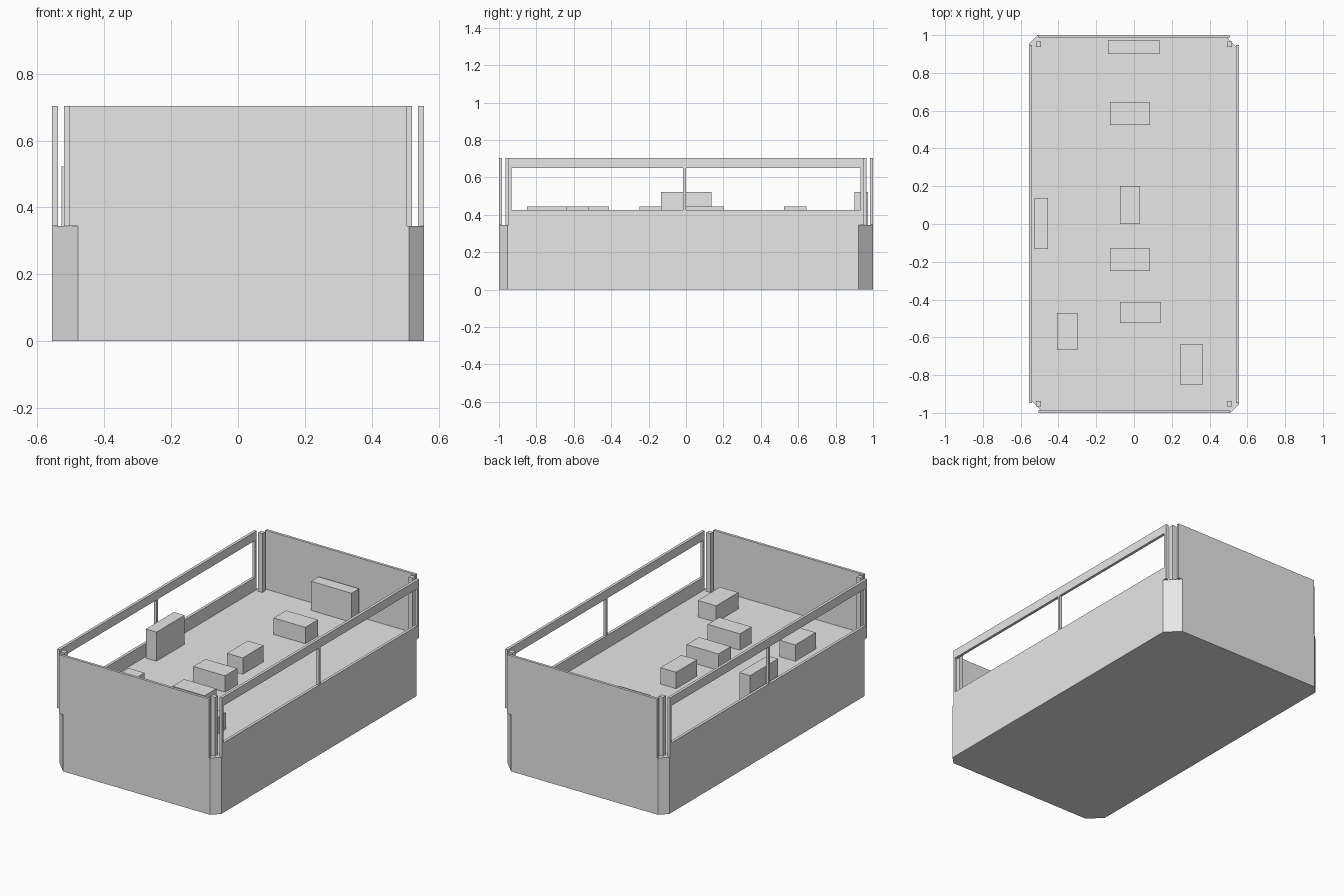
import bpy, bmesh

cube = bpy.data.objects.get("Cube")
if cube:
    bpy.data.objects.remove(cube, do_unlink=True)

GREY = (0.8, 0.8, 0.8, 1.0)
grey = bpy.data.materials.new("light_grey")
grey.use_nodes = True
grey.diffuse_color = GREY
grey.node_tree.nodes["Principled BSDF"].inputs["Base Color"].default_value = GREY

HX, HY = 0.556, 1.0      # half width and half length
DECK, TOP = 0.345, 0.703  # deck level and wall top


def finish(name, bm):
    bmesh.ops.recalc_face_normals(bm, faces=bm.faces)
    mesh = bpy.data.meshes.new(name)
    bm.to_mesh(mesh)
    bm.free()
    mesh.materials.append(grey)
    obj = bpy.data.objects.new(name, mesh)
    bpy.context.collection.objects.link(obj)
    return obj


def extrude(bm, faces, offset):
    """Thicken a flat set of faces into a closed solid."""
    new = bmesh.ops.extrude_face_region(bm, geom=faces, use_keep_orig=True)["geom"]
    verts = [v for v in new if isinstance(v, bmesh.types.BMVert)]
    bmesh.ops.translate(bm, verts=verts, vec=offset)


def box(name, x0, x1, y0, y1, z0, z1):
    bm = bmesh.new()
    corners = [(x0, y0), (x1, y0), (x1, y1), (x0, y1)]
    face = bm.faces.new([bm.verts.new((x, y, z0)) for x, y in corners])
    extrude(bm, [face], (0, 0, z1 - z0))
    return finish(name, bm)


# Solid base with two small and two large corner chamfers
bm = bmesh.new()
outline = []
for sx, sy in ((-1, -1), (1, -1), (1, 1), (-1, 1)):
    cut = 0.078 if sx == sy else 0.045
    pair = [(sx * HX, sy * (HY - cut)), (sx * (HX - cut), sy * HY)]
    outline += pair if sx == sy else pair[::-1]
floor = bm.faces.new([bm.verts.new((x, y, 0)) for x, y in outline])
extrude(bm, [floor], (0, 0, DECK))
finish("base", bm)

# Solid end walls
box("front_wall", -0.506, 0.506, -HY, -0.984, DECK, TOP)
box("back_wall", -0.506, 0.506, 0.984, HY, DECK, TOP)

# Side walls, each with two open windows either side of a thin mullion
ys = [-0.948, -0.934, -0.015, 0.0, 0.932, 0.948]
zs = [DECK, 0.425, 0.65, TOP]
for side, sx in (("right", -1), ("left", 1)):
    bm = bmesh.new()
    grid = [[bm.verts.new((sx * HX, y, z)) for z in zs] for y in ys]
    faces = []
    for i in range(len(ys) - 1):
        for j in range(len(zs) - 1):
            if j == 1 and i % 2 == 1:
                continue
            faces.append(bm.faces.new((grid[i][j], grid[i + 1][j],
                                       grid[i + 1][j + 1], grid[i][j + 1])))
    extrude(bm, faces, (-sx * 0.017, 0, 0))
    finish(side + "_side_wall", bm)

# Square corner posts
for end, sy in (("front", -1), ("back", 1)):
    for side, sx in (("right", -1), ("left", 1)):
        x, y, h = sx * 0.506, sy * 0.951, 0.014
        box(f"{end}_{side}_post", x - h, x + h, y - h, y + h, DECK, TOP)

# Low blocks on the deck
low_blocks = [
    (-0.128, 0.086, 0.525, 0.645),
    (-0.074, 0.032, 0.0, 0.2),
    (-0.128, 0.086, -0.248, -0.13),
    (-0.074, 0.143, -0.525, -0.413),
    (-0.407, -0.3, -0.667, -0.47),
    (0.243, 0.366, -0.85, -0.637),
]
for n, extent in enumerate(low_blocks, 1):
    box(f"low_block_{n}", *extent, DECK, 0.445)

# Tall blocks against the back wall and the right wall
box("back_tall_block", -0.138, 0.134, 0.9, 0.973, DECK, 0.522)
box("right_tall_block", -0.528, -0.456, -0.133, 0.137, DECK, 0.522)
